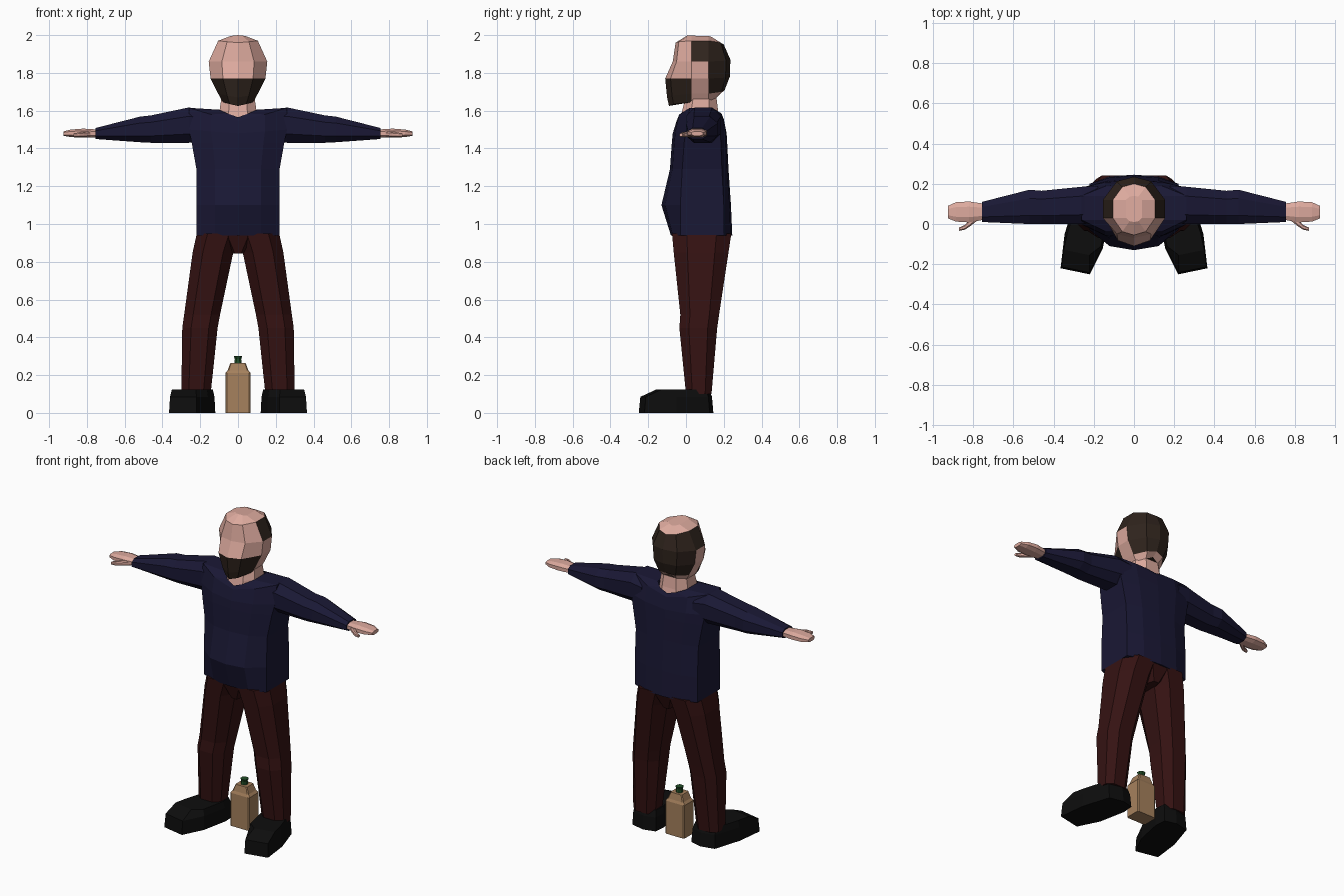
import bpy, bmesh
from mathutils import Vector

if "Cube" in bpy.data.objects:
    bpy.data.objects.remove(bpy.data.objects["Cube"])


def mat(name, r, g, b):
    m = bpy.data.materials.new(name)
    m.diffuse_color = (r, g, b, 1)
    m.use_nodes = True
    m.node_tree.nodes["Principled BSDF"].inputs["Base Color"].default_value = m.diffuse_color
    return m


SKIN = mat("skin", .72, .40, .34)
HAIR = mat("hair", .028, .017, .012)
NAVY = mat("navy_wool", .010, .009, .035)
BROWN = mat("trouser_cloth", .035, .006, .006)
BLACK = mat("shoe_black", .004, .004, .004)
TAN = mat("bottle_tan", .38, .22, .11)
GREEN = mat("bottle_green", .015, .075, .02)


def loft(name, rings, mats, pick=None, top=True):
    """Skin a stack of point rings; pick(band, segment) chooses the material."""
    bm = bmesh.new()
    vs = [[bm.verts.new(p) for p in r] for r in rings]
    n = len(rings[0])
    for i in range(len(vs) - 1):
        for j in range(n):
            k = (j + 1) % n
            f = bm.faces.new((vs[i][j], vs[i][k], vs[i + 1][k], vs[i + 1][j]))
            if pick:
                f.material_index = pick(i, min(j, n - 1 - j))
    bm.faces.new(vs[0][::-1]).material_index = len(mats) - 1
    if top:
        bm.faces.new(vs[-1])
    bmesh.ops.recalc_face_normals(bm, faces=bm.faces[:])
    me = bpy.data.meshes.new(name)
    bm.to_mesh(me)
    bm.free()
    for m in mats:
        me.materials.append(m)
    ob = bpy.data.objects.new(name, me)
    bpy.context.collection.objects.link(ob)
    return ob


def body_ring(zf, zm, zb, w, yf, yb, y1, y2):
    """Ten-sided symmetric ring with separate front, side and back heights."""
    half = [(0, yf, zf), (.55 * w, yf + .2 * (y1 - yf), (zf + zm) / 2),
            (w, y1, zm), (w, y2, zm),
            (.55 * w, yb + .2 * (y2 - yb), (zb + zm) / 2), (0, yb, zb)]
    return half + [(-x, y, z) for x, y, z in half[4:0:-1]]


def octagon(a0, a1, b0, b1, c=.25):
    """Rectangle with its corners cut."""
    da, db = (a1 - a0) * c, (b1 - b0) * c
    return [(a0 + da, b0), (a1 - da, b0), (a1, b0 + db), (a1, b1 - db),
            (a1 - da, b1), (a0 + da, b1), (a0, b1 - db), (a0, b0 + db)]


def z_rings(rows, s=1, c=.25):
    return [[(s * a, b, z) for a, b in octagon(*r, c)] for z, *r in rows]


def x_rings(rows, s, c=.25):
    return [[(s * x, a, b) for a, b in octagon(*r, c)] for x, *r in rows]


# Sweater body
loft("sweater_body", [
    body_ring(.94, .94, .94, .22, -.08, .245, -.03, .20),
    body_ring(1.10, 1.10, 1.10, .22, -.13, .238, -.03, .20),
    body_ring(1.29, 1.29, 1.29, .22, -.085, .225, -.02, .19),
    body_ring(1.43, 1.43, 1.43, .245, -.075, .218, -.01, .185),
    body_ring(1.48, 1.50, 1.48, .26, -.07, .215, 0, .18),
    body_ring(1.545, 1.615, 1.555, .26, -.05, .20, .02, .14),
    body_ring(1.565, 1.605, 1.575, .10, -.04, .19, .02, .14)],
    [NAVY], top=False)

# Neck
loft("neck", z_rings([(1.53, -.10, .10, -.036, .186), (1.60, -.098, .098, -.02, .17),
                      (1.72, -.08, .08, .01, .155)]), [SKIN])


# Head with beard and a horseshoe of hair
def head_colour(band, seg):
    if seg < 2:
        return 1 if band < 2 else 0
    if seg == 2:
        return 1 if band == 3 else 0
    return 1 if 1 <= band <= 3 else 0


def head_ring(zf, zm, zb, w, yf, yb):
    return body_ring(zf, zm, zb, w, yf, yb, .03, .12)


loft("head", [
    head_ring(1.625, 1.645, 1.69, .08, -.09, .17),
    head_ring(1.67, 1.69, 1.71, .105, -.10, .205),
    head_ring(1.77, 1.77, 1.78, .145, -.11, .232),
    head_ring(1.86, 1.86, 1.87, .155, -.07, .235),
    head_ring(1.96, 1.97, 1.95, .105, -.055, .20),
    head_ring(2.0, 1.995, 1.985, .04, .01, .14)],
    [SKIN, HAIR], head_colour)

for s, side in ((1, "right"), (-1, "left")):
    # Sleeve
    loft(f"sleeve_{side}", x_rings([
        (.18, .01, .19, 1.44, 1.60), (.26, 0, .185, 1.43, 1.617),
        (.46, 0, .165, 1.43, 1.575), (.52, 0, .17, 1.433, 1.568),
        (.755, .01, .11, 1.45, 1.508)], s), [NAVY])
    # Hand and thumb
    loft(f"hand_{side}", x_rings([
        (.74, .022, .10, 1.457, 1.50), (.82, .008, .112, 1.457, 1.505),
        (.885, .012, .108, 1.46, 1.50), (.925, .028, .09, 1.467, 1.49)], s), [SKIN])
    loft(f"thumb_{side}", x_rings([
        (.775, .02, .06, 1.46, 1.49), (.815, -.012, .022, 1.46, 1.488),
        (.84, -.028, -.004, 1.46, 1.485), (.87, -.034, -.018, 1.463, 1.48)], s), [SKIN])
    # Trouser leg
    loft(f"trouser_leg_{side}", z_rings([
        (.10, .145, .30, 0, .135), (.45, .108, .295, -.035, .165),
        (.52, .095, .285, -.03, .175), (.85, .025, .24, -.065, .225),
        (.95, -.01, .218, -.074, .24)], s), [BROWN])
    # Shoe, toes turned out
    sole = [(.22, -.25), (.365, -.22), (.345, -.05), (.29, .125),
            (.20, .145), (.125, .125), (.12, .05), (.155, -.12)]
    centre = Vector((.235, -.04))
    rings = []
    for scale, toe, heel in ((1, 0, 0), (.96, .085, .085), (.88, .09, .125)):
        ring = []
        for x, y in sole:
            p = centre + (Vector((x, y)) - centre) * scale
            if scale < .9 and y < -.2:
                p.y += .07
            ring.append((s * p.x, p.y, toe if scale > .9 else heel))
        rings.append(ring)
    loft(f"shoe_{side}", rings, [BLACK])

# Trouser seat joining the legs
loft("trouser_seat", z_rings([(.845, -.035, .035, -.04, .20),
                              (.95, -.12, .12, -.075, .24)]), [BROWN])

# Bottle standing between the feet
loft("bottle", z_rings([(0, -.067, .067, .015, .115), (.21, -.067, .067, .015, .115),
                        (.225, -.055, .055, .022, .108),
                        (.265, -.04, .04, .03, .10)], c=.06), [TAN])
loft("bottle_cap", z_rings([(.26, -.02, .02, .045, .085), (.285, -.017, .017, .048, .082),
                            (.30, -.022, .022, .043, .087)]), [GREEN])
